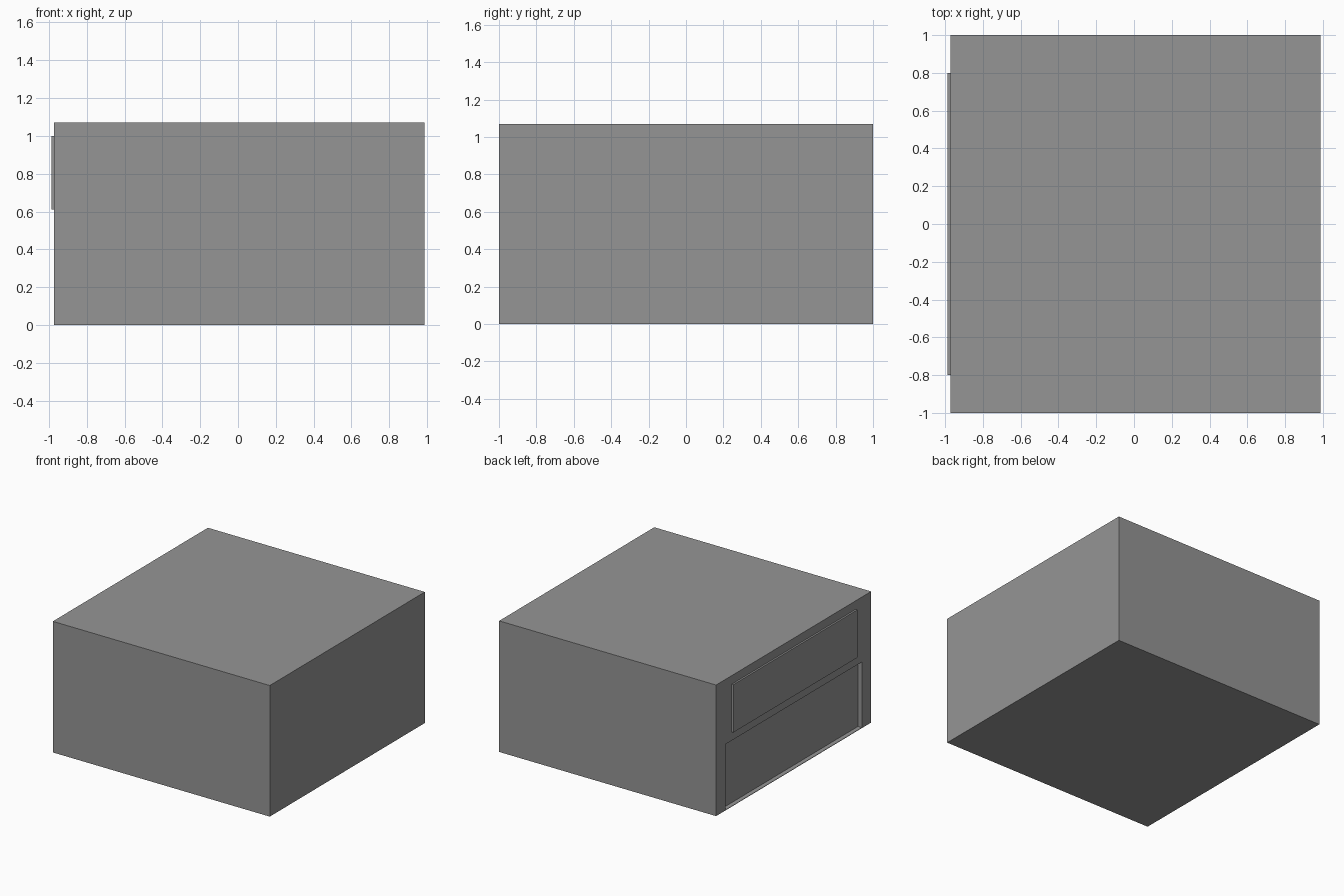
import bpy
import bmesh

cube = bpy.data.objects.get("Cube")
if cube:
    bpy.data.objects.remove(cube, do_unlink=True)

# Single flat grey
grey = bpy.data.materials.new("concrete_grey")
grey.use_nodes = True
colour = (0.3, 0.3, 0.3, 1)
grey.diffuse_color = colour
grey.node_tree.nodes["Principled BSDF"].inputs["Base Color"].default_value = colour


def box(name, low, high):
    """Axis-aligned box between two corners."""
    bm = bmesh.new()
    bmesh.ops.create_cube(bm, size=1)
    for v in bm.verts:
        v.co = [h if c > 0 else l for c, l, h in zip(v.co, low, high)]
    mesh = bpy.data.meshes.new(name)
    bm.to_mesh(mesh)
    bm.free()
    mesh.materials.append(grey)
    obj = bpy.data.objects.new(name, mesh)
    bpy.context.collection.objects.link(obj)
    return obj


WALL = -0.972   # side wall that carries the sign and the doorway
OUTER = 0.987

# Main building block
building = box("building", (WALL, -1, 0), (OUTER, 1, 1.07))

# Wide shallow doorway, sunk into the wall just above ground
cutter = box("doorway_cutter", (WALL - 0.1, -0.88, 0.004), (WALL + 0.036, 0.88, 0.54))
cutter.hide_render = True
cutter.hide_set(True)
cut = building.modifiers.new("doorway", "BOOLEAN")
cut.operation = "DIFFERENCE"
cut.solver = "EXACT"
cut.object = cutter

# Blank sign board above the doorway
box("sign_board", (-OUTER, -0.8, 0.61), (WALL, 0.8, 1.0))
